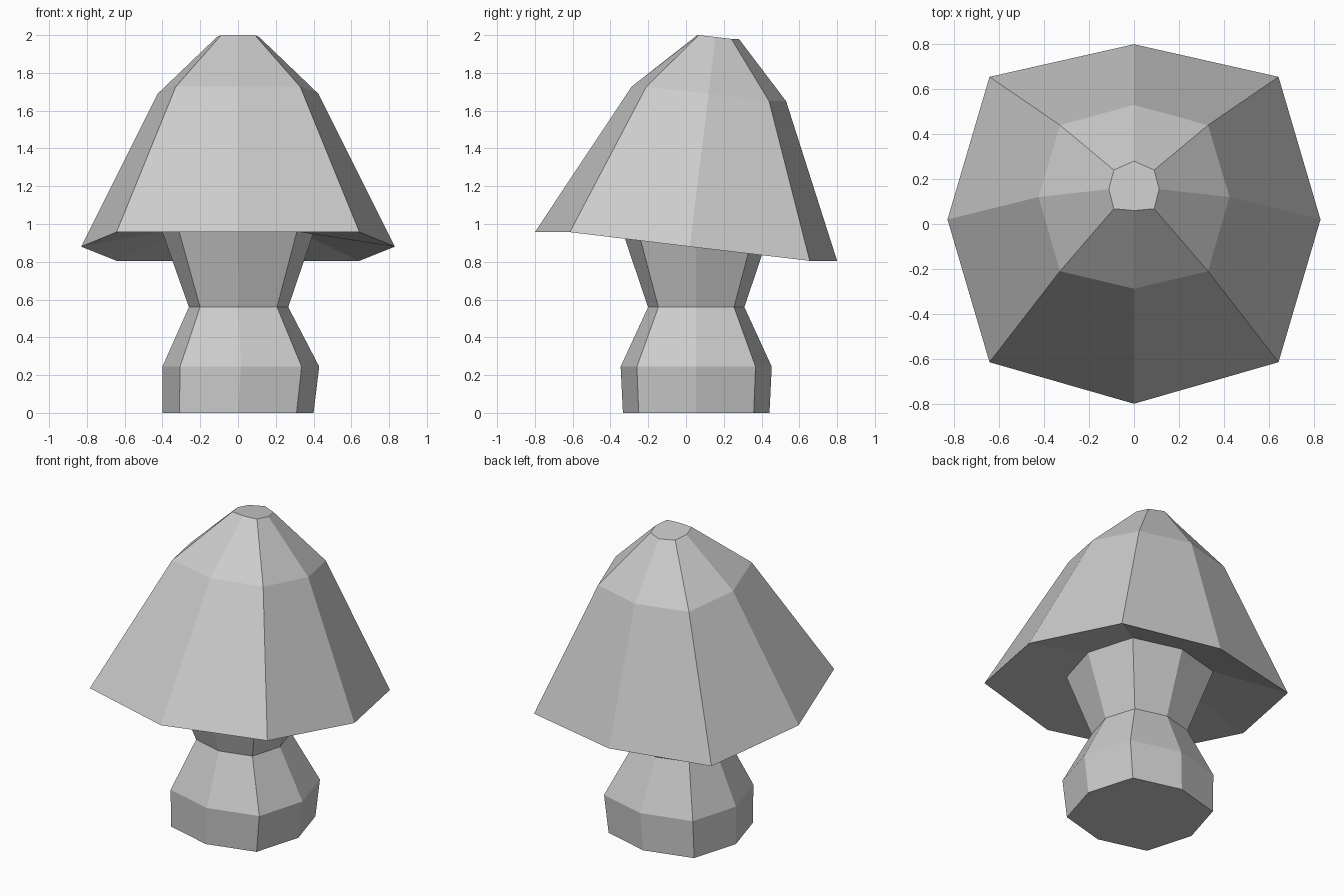
import bpy, bmesh

if "Cube" in bpy.data.objects:
    bpy.data.objects.remove(bpy.data.objects["Cube"])

grey = bpy.data.materials.new("grey")
grey.diffuse_color = (0.6, 0.6, 0.6, 1)
grey.use_nodes = True
grey.node_tree.nodes["Principled BSDF"].inputs["Base Color"].default_value = grey.diffuse_color


def ring(rx, ys, zs, k=0.775, cx=0.0):
    """Eight-sided ring: ys run back, back corner, side, front corner, front."""
    zb, zm, zf = zs
    b, bc, m, fc, f = ys
    c = rx * k
    return [(cx + rx, m, zm), (cx + c, bc, zb), (cx, b, zb), (cx - c, bc, zb),
            (cx - rx, m, zm), (cx - c, fc, zf), (cx, f, zf), (cx + c, fc, zf)]


def loft(name, rings, cap_first, cap_last):
    """Skin a stack of rings with flat quads and optional end faces."""
    bm = bmesh.new()
    loops = [[bm.verts.new(p) for p in r] for r in rings]
    for a, b in zip(loops, loops[1:]):
        for i in range(8):
            j = (i + 1) % 8
            bm.faces.new((a[i], a[j], b[j], b[i]))
    if cap_first:
        bm.faces.new(loops[0][::-1])
    if cap_last:
        bm.faces.new(loops[-1])
    mesh = bpy.data.meshes.new(name)
    bm.to_mesh(mesh)
    bm.free()
    mesh.materials.append(grey)
    obj = bpy.data.objects.new(name, mesh)
    bpy.context.collection.objects.link(obj)
    return obj


def stem_ring(rx, ry, z, cx=0.0):
    y, c = 0.054, ry * 0.785
    return ring(rx, (y + ry, y + c, y, y - c, y - ry), (z, z, z), cx=cx)


# Stem: foot, waist and flared top
stem_top = stem_ring(0.402, 0.39, 0.96)
loft("stem", [stem_ring(0.40, 0.388, 0.0),
              stem_ring(0.415, 0.40, 0.245, 0.015),
              stem_ring(0.263, 0.255, 0.56, 0.003),
              stem_top], True, False)

# Cap: sloping underside from the stem top, tilted rim, shoulder and crown
loft("cap", [stem_top,
             ring(0.83, (0.80, 0.655, 0.02, -0.615, -0.80), (0.805, 0.88, 0.957)),
             ring(0.425, (0.53, 0.44, 0.12, -0.21, -0.288), (1.65, 1.69, 1.727)),
             ring(0.112, (0.28, 0.24, 0.155, 0.068, 0.06), (1.98, 1.99, 2.0), 0.8)],
     False, True)
